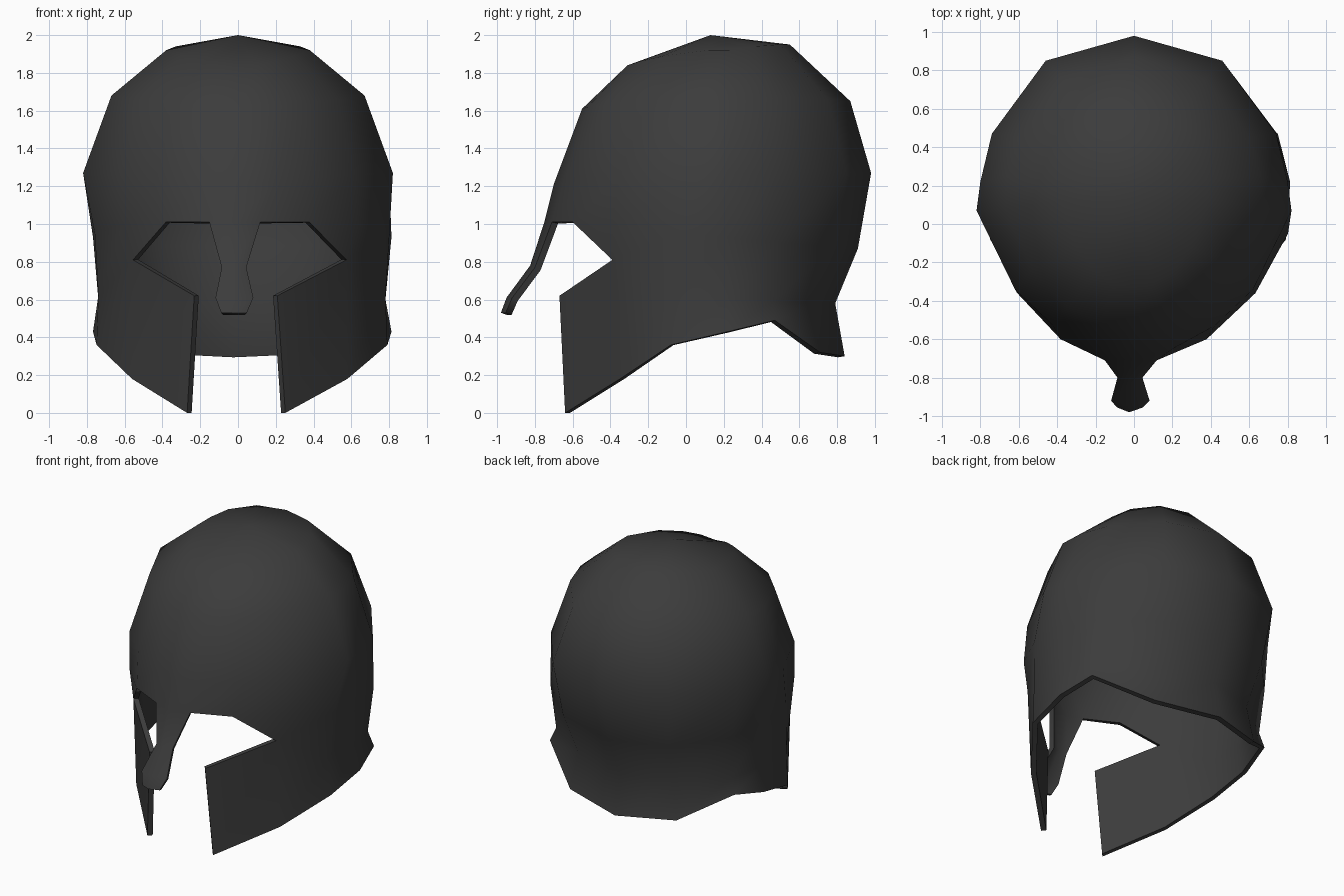
import bpy, bmesh, math
from mathutils import Vector

if "Cube" in bpy.data.objects:
    bpy.data.objects.remove(bpy.data.objects["Cube"])

# Half outline rows, each running from the front centre round to the back centre
dome_low = [(0, -.75, 1.01), (.135, -.71, 1.01), (.38, -.60, 1.01), (.62, -.36, 1.0), (.78, -.05, .95),
            (.79, .22, .93), (.72, .48, .9), (.42, .79, .88), (0, .91, .87)]
dome_wide = [(0, -.70, 1.21), (.2, -.65, 1.22), (.42, -.53, 1.24), (.62, -.34, 1.26), (.82, .07, 1.27),
             (.80, .22, 1.27), (.74, .47, 1.27), (.46, .85, 1.27), (0, .98, 1.27)]
dome_high = [(0, -.55, 1.61), (.17, -.52, 1.62), (.35, -.43, 1.64), (.53, -.24, 1.66), (.67, .08, 1.68),
             (.66, .25, 1.68), (.6, .45, 1.67), (.37, .75, 1.66), (0, .87, 1.65)]
dome_top = [(0, -.33, 1.82), (.1, -.31, 1.84), (.2, -.25, 1.86), (.3, -.12, 1.89), (.38, .12, 1.92),
            (.38, .23, 1.92), (.33, .36, 1.94), (.2, .5, 1.95), (0, .55, 1.95)]
apex = (0, .13, 2.0)
# Eye corner and neck pinch, then the lower rim below them
neck = [(.565, -.39, .81), (.76, -.08, .62), (.76, .22, .6), (.69, .46, .59), (.38, .68, .58), (0, .79, .58)]
rim = [(.57, -.35, .18), (.77, -.08, .36), (.79, .22, .43), (.73, .47, .49), (.42, .71, .32), (0, .84, .30)]
cheek_top, cheek_tip = (.22, -.67, .62), (.26, -.64, 0)
# Nose guard: centre and edge of each level
nose = [((0, -.825, .78), (.065, -.80, .77)), ((0, -.95, .61), (.1, -.92, .61)), ((0, -.98, .53), (.068, -.955, .53))]


def strip(lower, upper):
    return [(lower[i], lower[i + 1], upper[i + 1], upper[i]) for i in range(len(lower) - 1)]


half = strip(dome_low, dome_wide) + strip(dome_wide, dome_high) + strip(dome_high, dome_top)
half += [(a, b, apex) for a, b in zip(dome_top, dome_top[1:])]
half += strip(neck, dome_low[3:]) + strip(rim, neck)
half += [(neck[0], dome_low[3], dome_low[2]), (cheek_tip, rim[0], neck[0], cheek_top)]
half += strip(nose[0], dome_low[:2]) + strip(nose[1], nose[0]) + strip(nose[2], nose[1])

# Build both sides, with the slight hand-made skew of the lower half
bm = bmesh.new()
for side in (1, -1):
    for face in half:
        pts = []
        for x, y, z in face:
            skew = (.06 * x - .025) if z < 1.1 else 0
            pts.append(Vector((side * x + skew, y, z)))
        normal = (pts[1] - pts[0]).cross(pts[2] - pts[0])
        centre = sum(pts, Vector()) / len(pts)
        if normal.dot(centre - Vector((0, .1, .9))) < 0:
            pts.reverse()
        bm.faces.new([bm.verts.new(p) for p in pts])
bmesh.ops.remove_doubles(bm, verts=bm.verts, dist=.0005)
mesh = bpy.data.meshes.new("helmet_shell")
bm.to_mesh(mesh)
bm.free()
helmet = bpy.data.objects.new("helmet_shell", mesh)
bpy.context.collection.objects.link(helmet)

# Give the shell its thickness, inward
solid = helmet.modifiers.new("thickness", 'SOLIDIFY')
solid.thickness = .035
solid.offset = -1
bpy.context.view_layer.objects.active = helmet
helmet.select_set(True)
bpy.ops.object.modifier_apply(modifier=solid.name)
bpy.ops.object.shade_smooth_by_angle(angle=math.radians(65))

# Dark metal colour
metal = bpy.data.materials.new("dark_metal")
metal.diffuse_color = (.045, .045, .045, 1)
metal.use_nodes = True
metal.node_tree.nodes["Principled BSDF"].inputs["Base Color"].default_value = metal.diffuse_color
helmet.data.materials.append(metal)
